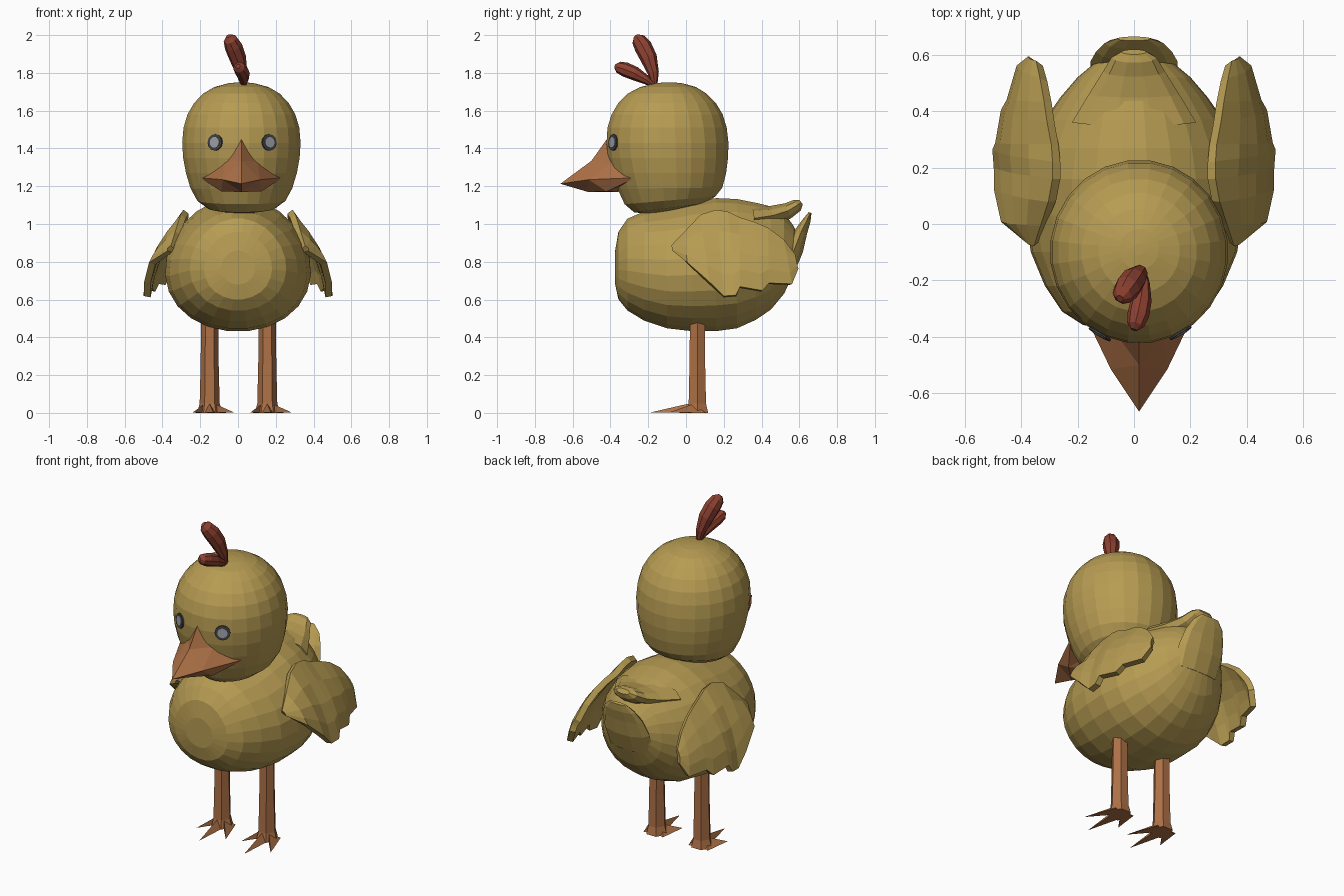
import bpy, bmesh, math
from mathutils import Vector, Matrix
from mathutils.bvhtree import BVHTree

if "Cube" in bpy.data.objects:
    bpy.data.objects.remove(bpy.data.objects["Cube"])


def material(name, rgb):
    m = bpy.data.materials.new(name)
    m.diffuse_color = (*rgb, 1)
    m.use_nodes = True
    m.node_tree.nodes["Principled BSDF"].inputs["Base Color"].default_value = m.diffuse_color
    return m


YELLOW = material("down_yellow", (0.47, 0.33, 0.085))
ORANGE = material("beak_orange", (0.42, 0.165, 0.062))
RED = material("crest_red", (0.27, 0.052, 0.03))
DARK = material("eye_dark", (0.05, 0.052, 0.06))
GREY = material("eye_grey", (0.33, 0.34, 0.37))


def finish(name, bm, mat):
    bmesh.ops.recalc_face_normals(bm, faces=bm.faces)
    me = bpy.data.meshes.new(name)
    bm.to_mesh(me)
    bm.free()
    me.materials.append(mat)
    ob = bpy.data.objects.new(name, me)
    bpy.context.collection.objects.link(ob)
    return ob


def loft(name, rings, mat):
    """Skin a list of closed rings and cap both ends."""
    bm = bmesh.new()
    rows = [[bm.verts.new(p) for p in r] for r in rings]
    n = len(rows[0])
    for a, b in zip(rows, rows[1:]):
        for i in range(n):
            j = (i + 1) % n
            bm.faces.new((a[i], a[j], b[j], b[i]))
    bm.faces.new(rows[0])
    bm.faces.new(rows[-1])
    return finish(name, bm, mat)


def lobe(name, path, radii, mat, sides=8):
    """Tapered feather along a path; radii are (sideways, thickness)."""
    pts = [Vector(p) for p in path]
    rings = []
    for k, p in enumerate(pts):
        t = (pts[min(k + 1, len(pts) - 1)] - pts[max(k - 1, 0)]).normalized()
        side = (Vector((1, 0, 0)) - t * t.x).normalized()
        up = t.cross(side)
        a, b = radii[k]
        rings.append([p + side * a * math.cos(u) + up * b * math.sin(u)
                      for u in (2 * math.pi * i / sides for i in range(sides))])
    return loft(name, rings, mat)


SEG = 24
ANG = [2 * math.pi * (i + 0.5) / SEG for i in range(SEG)]

# Body: rings along y as (y, bottom, top, half width)
body = [(-.375, .68, .86, .09), (-.358, .60, .96, .18), (-.31, .54, 1.03, .255),
        (-.22, .485, 1.07, .315), (-.1, .445, 1.09, .365), (.03, .43, 1.12, .385),
        (.16, .43, 1.14, .385), (.27, .445, 1.135, .36), (.37, .49, 1.115, .315),
        (.45, .545, 1.095, .26), (.52, .63, 1.06, .20), (.57, .74, .99, .14),
        (.60, .82, .92, .06)]
loft("body", [[(w * math.cos(u) * (1 - .08 * math.sin(u)), y,
                (b + t) / 2 + (t - b) / 2 * math.sin(u)) for u in ANG]
              for y, b, t, w in body], YELLOW)

# Tail: upper and lower upturned feathers
lobe("tail_upper", [(0, .36, 1.03), (0, .46, 1.045), (0, .54, 1.07), (0, .59, 1.1), (0, .61, 1.115)],
     [(.22, .07), (.16, .055), (.11, .045), (.08, .035), (.045, .015)], YELLOW, 10)
lobe("tail_lower", [(0, .53, .76), (0, .575, .87), (0, .61, .96), (0, .64, 1.02), (0, .657, 1.06)],
     [(.15, .05), (.155, .05), (.135, .035), (.105, .022), (.06, .008)], YELLOW, 10)

# Head: rings along z as (z, half width, y centre)
CX = 0.018
head = [(1.07, .10, -.10), (1.085, .18, -.09), (1.125, .235, -.085), (1.19, .272, -.085),
        (1.27, .296, -.09), (1.35, .311, -.095), (1.43, .316, -.098), (1.51, .309, -.1),
        (1.58, .288, -.1), (1.64, .253, -.1), (1.69, .205, -.1), (1.725, .145, -.095),
        (1.745, .07, -.09), (1.75, .02, -.09)]
rings = [[(CX + r * math.cos(u), yc + r * 1.03 * math.sin(u),
           z + .15 * r * math.sin(u) * max(0, 1.2 - z) / .13) for u in ANG]
         for z, r, yc in head]
head_ob = loft("head", rings, YELLOW)

# Eyes: thin dark discs with paler centres laid on the head surface
bm = bmesh.new()
bm.from_mesh(head_ob.data)
tree = BVHTree.FromBMesh(bm)
bm.free()
for s, label in ((-1, "left"), (1, "right")):
    loc, nor, _, _ = tree.ray_cast(Vector((CX + .004 + s * .142, -2, 1.432)), Vector((0, 1, 0)))
    if nor.y > 0:
        nor = -nor
    rot = nor.to_track_quat('Z', 'Y').to_matrix().to_4x4()
    for part, rad, off, mat in (("eye", .044, .002, DARK), ("pupil", .029, .005, GREY)):
        e = bmesh.new()
        bmesh.ops.create_cone(e, cap_ends=True, segments=12, radius1=rad, radius2=rad, depth=.009,
                              matrix=Matrix.Translation(loc + nor * off) @ rot)
        finish(f"{label}_{part}", e, mat)

# Beak: faceted half, mirrored across the head centre line
pts = [(0, -.415, 1.455), (0, -.5, 1.335), (0, -.665, 1.213), (0, -.52, 1.17), (0, -.36, 1.17),
       (.085, -.385, 1.33), (.22, -.265, 1.245), (.1, -.515, 1.235), (.105, -.42, 1.172), (0, -.2, 1.25)]
faces = [(0, 1, 5), (1, 7, 5), (1, 2, 7), (5, 7, 6), (2, 3, 7), (3, 8, 7),
         (7, 8, 6), (3, 4, 8), (4, 9, 8), (8, 9, 6), (6, 9, 5), (5, 9, 0)]
bm = bmesh.new()
for s in (-1, 1):
    vs = [bm.verts.new((CX + s * x, y, z)) for x, y, z in pts]
    for f in faces:
        bm.faces.new([vs[i] for i in f])
bmesh.ops.remove_doubles(bm, verts=bm.verts, dist=1e-4)
finish("beak", bm, ORANGE)

# Crest: two red plumes
prof = [.012, .027, .041, .043, .034, .013]


def plume(name, a, b, c, scale):
    a, b, c = Vector(a), Vector(b), Vector(c)
    ts = [0, .25, .55, .78, .93, 1]
    path = [a * (1 - t) ** 2 + b * 2 * t * (1 - t) + c * t * t for t in ts]
    lobe(name, path, [(r * scale, r * scale) for r in prof], RED)


plume("crest_tall", (.03, -.165, 1.73), (.015, -.17, 1.87), (-.05, -.265, 1.995), 1.1)
plume("crest_short", (.03, -.165, 1.73), (.04, -.25, 1.80), (0, -.375, 1.835), .9)

# Legs and three-toed feet (both feet share one orientation)
HEX = [2 * math.pi * i / 6 for i in range(6)]
for x0, label in ((-.15, "left"), (.155, "right")):
    y0 = .06
    loft(f"{label}_leg", [[(x0 + r * math.cos(u), y0 + r * math.sin(u), z) for u in HEX]
                          for z, r in ((0, .066), (.05, .053), (.25, .048), (.5, .045))], ORANGE)
    bm = bmesh.new()
    for tip, base in (((-.09, -.12), (-.045, .0)), ((.02, -.25), (0, -.03)), ((.13, -.15), (.045, .0))):
        b, t = Vector((*base, 0)), Vector((*tip, 0))
        d = (t - b).normalized()
        n = Vector((-d.y, d.x, 0)) * .036
        o = Vector((x0, y0, 0))
        back = b - d * .03
        vs = [bm.verts.new(o + p) for p in
              (back + n, back - n, Vector((base[0] * .6, base[1] - .02, .048)), t + Vector((0, 0, .002)))]
        for f in ((0, 1, 2), (0, 1, 3), (1, 2, 3), (2, 0, 3)):
            bm.faces.new([vs[i] for i in f])
    finish(f"{label}_foot", bm, ORANGE)

# Wings: bulged sheet between a top edge and a scalloped lower edge
top = [(.345, -.07, .875), (.32, 0, .95), (.29, .08, 1.04), (.275, .16, 1.065), (.275, .22, 1.055),
       (.28, .28, 1.025), (.295, .36, 1.0), (.305, .43, .97), (.32, .51, .91), (.335, .57, .83)]
low = [(.36, -.06, .855), (.455, .01, .79), (.48, .12, .69), (.48, .2, .615), (.485, .265, .62),
       (.475, .285, .665), (.455, .40, .645), (.435, .435, .685), (.40, .555, .68), (.36, .585, .76)]
bm = bmesh.new()
cols = []
for k, (a, b) in enumerate(zip(top, low)):
    a, b = Vector(a), Vector(b)
    bulge = .045 * math.sin(math.pi * (k + .5) / len(top))
    cols.append([bm.verts.new(a.lerp(b, t) + Vector((bulge * math.sin(math.pi * t), 0, 0)))
                 for t in (0, .25, .5, .75, 1)])
for a, b in zip(cols, cols[1:]):
    for i in range(4):
        bm.faces.new((a[i], a[i + 1], b[i + 1], b[i]))
wing = finish("wings", bm, YELLOW)
sol = wing.modifiers.new("thickness", 'SOLIDIFY')
sol.thickness = .035
sol.offset = 0
mir = wing.modifiers.new("mirror", 'MIRROR')
mir.use_mirror_merge = False
